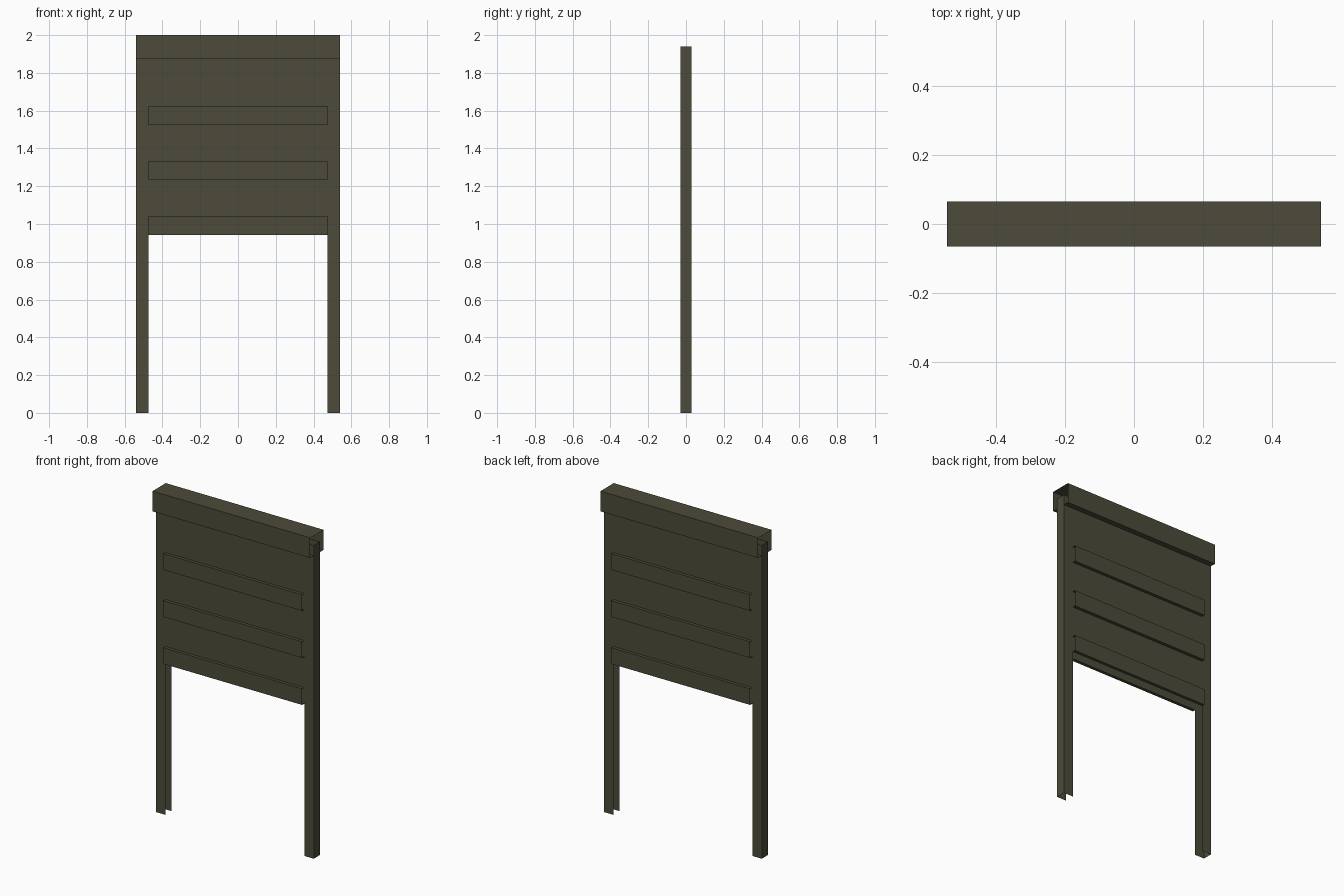
import bpy

if "Cube" in bpy.data.objects:
    bpy.data.objects.remove(bpy.data.objects["Cube"])

W, INNER = 0.54, 0.475      # half width outside / between posts
D, TOP = 0.03, 1.94         # half depth and height of the folded sheets
PANEL_Z = 0.942             # lower edge of the panel

olive = bpy.data.materials.new("dark olive metal")
olive.diffuse_color = (0.072, 0.070, 0.042, 1.0)
olive.use_nodes = True
olive.node_tree.nodes["Principled BSDF"].inputs["Base Color"].default_value = olive.diffuse_color


def make(name, verts, faces):
    mesh = bpy.data.meshes.new(name)
    mesh.from_pydata(verts, [], faces)
    mesh.materials.append(olive)
    obj = bpy.data.objects.new(name, mesh)
    bpy.context.collection.objects.link(obj)
    return obj


def strip(name, profile, half):
    """Open sheet: a (y, z) profile swept along x, without end caps."""
    n = len(profile)
    verts = [(x, y, z) for x in (-half, half) for y, z in profile]
    faces = [(i + 1, i + 1 + n, i + n, i) for i in range(n - 1)]
    return make(name, verts, faces)


def mirror_y(obj):
    mod = obj.modifiers.new("mirror", 'MIRROR')
    mod.use_axis = (False, True, False)
    mod.use_clip = False


# Front and back sheets: panel running down into the two posts
outline = [(-W, 0), (-INNER, 0), (-INNER, PANEL_Z), (INNER, PANEL_Z),
           (INNER, 0), (W, 0), (W, TOP), (-W, TOP)]
sheet = make("panel_sheet", [(x, -D, z) for x, z in outline], [tuple(range(8))])
mirror_y(sheet)

# Outer sides of the channel posts (open towards the inside)
for side, name in ((-1, "left_post_side"), (1, "right_post_side")):
    x = side * W
    make(name, [(x, -side * D, 0), (x, side * D, 0),
                (x, side * D, TOP), (x, -side * D, TOP)], [(0, 1, 2, 3)])

# Top cap: folded channel with open ends and lips back to the panel
strip("top_cap", [(-D, 1.875), (-0.065, 1.875), (-0.065, 2.0),
                  (0.065, 2.0), (0.065, 1.875), (D, 1.875)], W)

# Raised horizontal slats on both faces, open at the ends
for i in range(3):
    z = PANEL_Z + i * 0.291
    slat = strip(f"slat_{i + 1}", [(-D, z), (-D - 0.02, z),
                                   (-D - 0.02, z + 0.1), (-D, z + 0.1)], INNER)
    mirror_y(slat)
